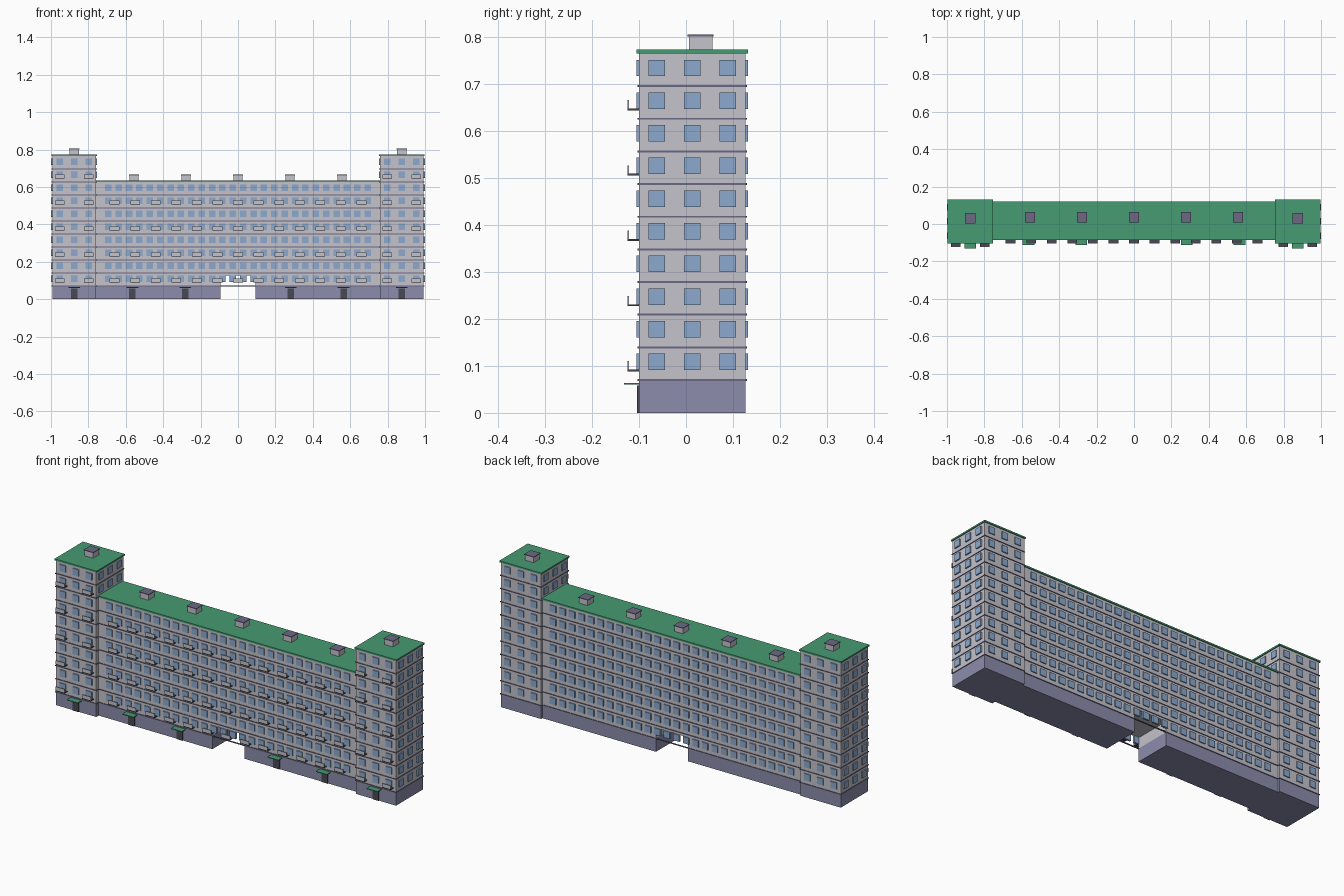
import bpy, bmesh

cube = bpy.data.objects.get("Cube")
if cube:
    bpy.data.objects.remove(cube, do_unlink=True)


def material(name, rgb):
    """Flat material from sRGB values 0-255."""
    lin = [((c / 255 + 0.055) / 1.055) ** 2.4 for c in rgb]
    m = bpy.data.materials.new(name)
    m.use_nodes = True
    m.diffuse_color = (*lin, 1)
    bsdf = next(n for n in m.node_tree.nodes if n.type == "BSDF_PRINCIPLED")
    bsdf.inputs["Base Color"].default_value = (*lin, 1)
    return m


WALL = material("wall_grey", (196, 195, 203))
BASE = material("base_lavender", (140, 140, 172))
BAND = material("band_slate", (108, 105, 132))
ROOF = material("roof_green", (70, 155, 114))
GLASS = material("window_blue", (140, 170, 206))
DARK = material("dark_grey", (72, 72, 82))


def boxes(name, mat, spans):
    """One object from boxes given as (x0, x1, y0, y1, z0, z1)."""
    bm = bmesh.new()
    for x0, x1, y0, y1, z0, z1 in spans:
        for v in bmesh.ops.create_cube(bm, size=1)["verts"]:
            v.co = (x1 if v.co.x > 0 else x0,
                    y1 if v.co.y > 0 else y0,
                    z1 if v.co.z > 0 else z0)
    me = bpy.data.meshes.new(name)
    bm.to_mesh(me)
    bm.free()
    me.materials.append(mat)
    ob = bpy.data.objects.new(name, me)
    bpy.context.collection.objects.link(ob)


def both(spans):
    """Add the copies mirrored in x."""
    return spans + [(-b, -a, *rest) for a, b, *rest in spans]


BASE_Z, STOREY = 0.07, 0.0695
T_IN, T_OUT, T_FRONT, T_BACK = 0.758, 0.993, -0.1, 0.127   # end towers
M_FRONT, M_BACK = -0.08, 0.116                             # middle block
T_TOP, M_TOP = BASE_Z + 10 * STOREY, BASE_Z + 8 * STOREY
T_MID = (T_IN + T_OUT) / 2
GATE, GATE_Z = 0.094, 0.126                                # passage
WIN, OUT = 0.0175, 0.005


def floor_z(k):
    return BASE_Z + k * STOREY


# Walls and plinth, leaving the passage open
boxes("tower_walls", WALL, both([(T_IN, T_OUT, T_FRONT, T_BACK, BASE_Z, T_TOP)]))
boxes("middle_walls", WALL, both([(GATE, T_IN, M_FRONT, M_BACK, BASE_Z, GATE_Z)])
      + [(-T_IN, T_IN, M_FRONT, M_BACK, GATE_Z, M_TOP)])
boxes("plinth", BASE, both([(T_IN, T_OUT, T_FRONT, T_BACK, 0, BASE_Z),
                            (GATE, T_IN, M_FRONT, M_BACK, 0, BASE_Z)]))

# Storey bands
e, h = 0.003, 0.002
boxes("tower_bands", BAND, both([
    (T_IN - e, T_OUT + e, T_FRONT - e, T_BACK + e, floor_z(k) - h, floor_z(k) + h)
    for k in range(10)]))
bands = []
for k in range(8):
    z = floor_z(k)
    for y in (M_FRONT, M_BACK):
        bands.append((-T_IN, T_IN, y - e, y + e, z - h, z + h))
boxes("middle_bands", BAND, bands)

# Roof slabs
boxes("tower_roofs", ROOF, both([
    (T_IN - 0.005, 0.998, T_FRONT - 0.005, T_BACK + 0.005, T_TOP, T_TOP + 0.008)]))
boxes("middle_roof", ROOF, [
    (-T_IN, T_IN, M_FRONT - 0.005, M_BACK + 0.005, M_TOP, M_TOP + 0.008)])

# Roof vents with caps
vents, caps = [], []
for i in range(-3, 4):
    tower = abs(i) == 3
    x = T_MID * i / 3 if tower else 0.278 * i
    y, z = (0.031, T_TOP) if tower else (0.037, M_TOP)
    r, c = 0.025, 0.028
    vents.append((x - r, x + r, y - r, y + r, z + 0.008, z + 0.036))
    caps.append((x - c, x + c, y - c, y + c, z + 0.036, z + 0.04))
boxes("roof_vents", WALL, vents)
boxes("vent_caps", BAND, caps)

# Windows
tower_x = [T_MID + d * 0.077 for d in (-1, 0, 1)]
tower_y = [0.0135 + d * 0.0755 for d in (-1, 0, 1)]
middle_x = [(i - 12.5) * 0.0555 for i in range(26)]
tower_win, middle_win = [], []
for k in range(10):
    z0, z1 = floor_z(k) + 0.021, floor_z(k) + 0.056
    for x in tower_x:
        for y in (T_FRONT, T_BACK):
            tower_win.append((x - WIN, x + WIN, y - OUT, y + OUT, z0, z1))
    for y in tower_y:
        for x in (T_OUT, T_IN) if k > 7 else (T_OUT,):
            tower_win.append((x - OUT, x + OUT + 0.002, y - WIN, y + WIN, z0, z1))
    if k < 8:
        for x in middle_x:
            for y in (M_FRONT, M_BACK):
                middle_win.append((x - WIN, x + WIN, y - OUT, y + OUT, z0, z1))
boxes("tower_windows", GLASS, both(tower_win))
boxes("middle_windows", GLASS, middle_win)

# Balconies on every other storey
slabs, rails = [], []
for k in range(0, 10, 2):
    spots = [(s * x, T_FRONT) for s in (-1, 1) for x in (tower_x[0], tower_x[2])]
    if k < 8:
        spots += [(i * 0.11, M_FRONT) for i in range(-6, 7)]
    z = floor_z(k) + 0.018
    for x, y in spots:
        r = 0.026
        slabs.append((x - r, x + r, y - 0.024, y, z, z + 0.004))
        rails.append((x - r, x + r, y - 0.024, y - 0.021, z + 0.004, z + 0.022))
boxes("balcony_slabs", DARK, slabs)
boxes("balcony_rails", WALL, rails)

# Entrances with canopies
doors, canopies = [], []
for x, y in ((T_MID, T_FRONT), (0.565, M_FRONT), (0.282, M_FRONT)):
    doors.append((x - 0.018, x + 0.018, y - 0.004, y + 0.002, 0, 0.058))
    canopies.append((x - 0.032, x + 0.032, y - 0.032, y, 0.06, 0.064))
boxes("entrance_doors", DARK, both(doors))
boxes("entrance_canopies", ROOF, both(canopies))
